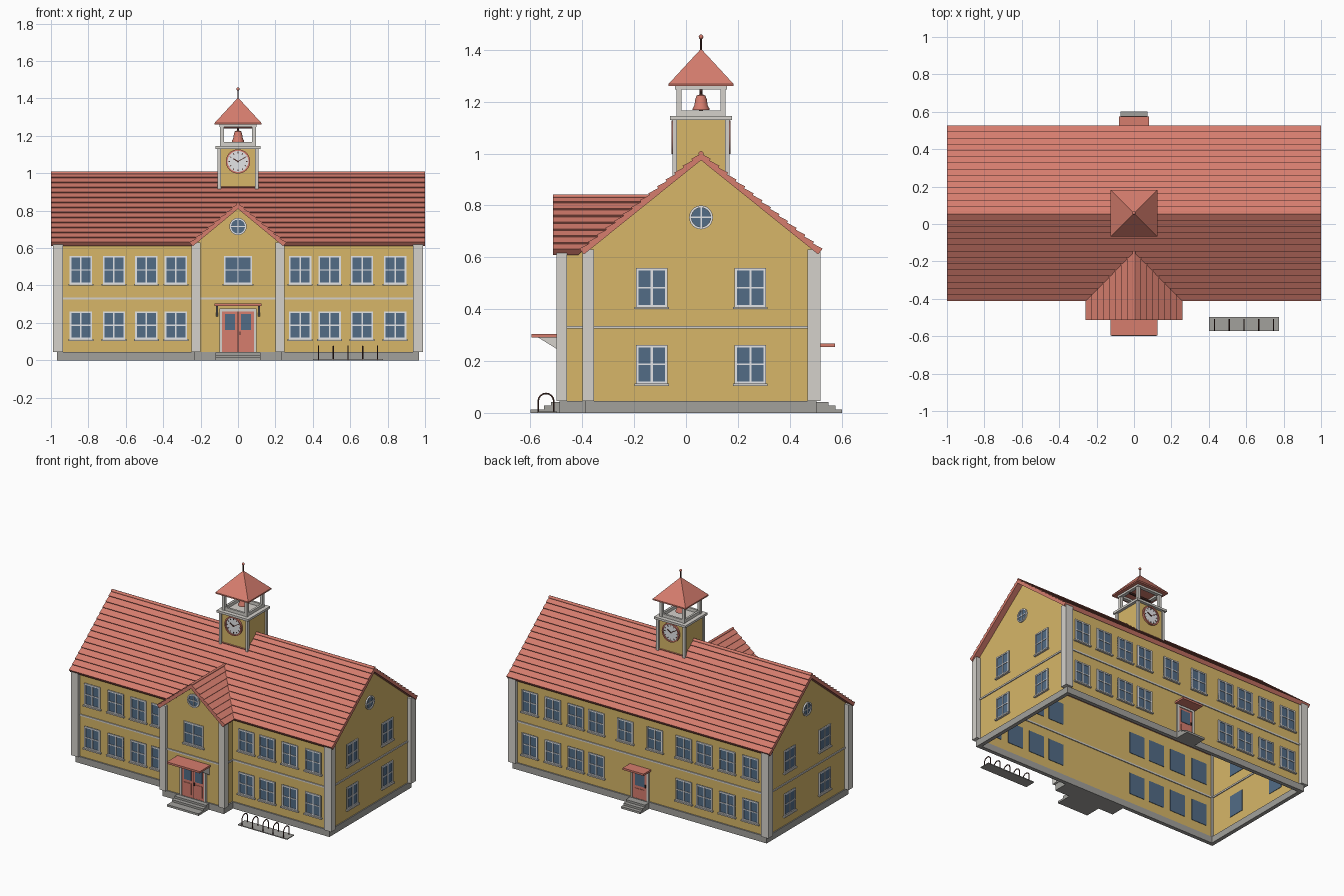
import bpy, bmesh, math
from mathutils import Matrix, Vector

if "Cube" in bpy.data.objects:
    bpy.data.objects.remove(bpy.data.objects["Cube"])

COL = {
    "yellow_wall": (0.68, 0.47, 0.14), "red_tile": (0.67, 0.205, 0.155),
    "light_trim": (0.66, 0.64, 0.60), "grey_stone": (0.36, 0.355, 0.335),
    "blue_glass": (0.085, 0.15, 0.24), "white_frame": (0.80, 0.81, 0.83),
    "dark_brown": (0.075, 0.03, 0.025),
}
MATS = {}
for n, c in COL.items():
    MATS[n] = bpy.data.materials.new(n)
    MATS[n].diffuse_color = (*c, 1)

PARTS = {}

def part(name, mat):
    if name not in PARTS:
        PARTS[name] = (bmesh.new(), mat)
    return PARTS[name][0]

def box(bm, x0, x1, y0, y1, z0, z1, M=Matrix()):
    S = Matrix.Diagonal((x1 - x0, y1 - y0, z1 - z0, 1))
    T = Matrix.Translation(((x0 + x1) / 2, (y0 + y1) / 2, (z0 + z1) / 2))
    bmesh.ops.create_cube(bm, size=1, matrix=M @ T @ S)

def prism(bm, pts, f0, f1):
    a = [bm.verts.new(f0(*p)) for p in pts]
    b = [bm.verts.new(f1(*p)) for p in pts]
    bm.faces.new(a)
    bm.faces.new(b[::-1])
    for i in range(len(pts)):
        j = (i + 1) % len(pts)
        bm.faces.new((a[i], b[i], b[j], a[j]))

def lathe(bm, pts, M, n=24, start=0.0, closed=False):
    # pts are (radius, height); open profiles get end caps
    rings = [[bm.verts.new(M @ Vector((r * math.cos(start + math.tau * k / n),
              r * math.sin(start + math.tau * k / n), h))) for k in range(n)] for r, h in pts]
    m = len(rings)
    for i in range(m if closed else m - 1):
        p, q = rings[i], rings[(i + 1) % m]
        for k in range(n):
            bm.faces.new((p[k], p[(k + 1) % n], q[(k + 1) % n], q[k]))
    if not closed:
        bm.faces.new(rings[0])
        bm.faces.new(rings[-1][::-1])

def wall_frame(x, y, z, deg):
    # local x runs along the wall, -y points outward
    return Matrix.Translation((x, y, z)) @ Matrix.Rotation(math.radians(deg), 4, 'Z')

OUT = Matrix.Rotation(math.radians(90), 4, 'X')   # turns local z outward
CY = 0.058                                        # ridge line of the main house
FRONT, BACK, SIDE, PORCH = -0.379, 0.495, 0.96, -0.48

# --- stone base ring and porch base
st = part("foundation", "grey_stone")
for s in (-1, 1):
    box(st, *sorted((s * 0.967, s * 0.94)), -0.388, 0.504, 0, 0.045)
box(st, -0.967, 0.967, -0.388, -0.361, 0, 0.045)
box(st, -0.967, 0.967, 0.477, 0.504, 0, 0.045)
box(st, -0.234, 0.234, -0.488, -0.375, 0, 0.045)

# --- walls (open underneath, thin shell)
w = part("main_walls", "yellow_wall")
T = 0.012
box(w, -SIDE, SIDE, FRONT, FRONT + T, 0.04, 0.636)
box(w, -SIDE, SIDE, BACK - T, BACK, 0.04, 0.636)
gable = [(FRONT, 0.04), (BACK, 0.04), (BACK, 0.636), (CY, 0.985), (FRONT, 0.636)]
for s in (-1, 1):
    prism(w, gable, lambda a, b: Vector((s * SIDE, a, b)), lambda a, b: Vector((s * (SIDE - T), a, b)))
pw = part("porch_walls", "yellow_wall")
prism(pw, [(-0.225, 0.04), (0.225, 0.04), (0.225, 0.632), (0, 0.822), (-0.225, 0.632)],
      lambda a, b: Vector((a, PORCH, b)), lambda a, b: Vector((a, FRONT + 0.005, b)))

# --- corner pilasters
pl = part("corner_pilasters", "light_trim")
for s in (-1, 1):
    box(pl, *sorted((s * 0.936, s * 0.99)), -0.40, -0.354, 0.045, 0.63)
    box(pl, *sorted((s * 0.936, s * 0.99)), 0.469, 0.519, 0.045, 0.63)
    box(pl, *sorted((s * 0.20, s * 0.248)), -0.50, -0.458, 0.045, 0.63)

# --- belt course between the floors
bl = part("belt_course", "light_trim")
for y in (FRONT, BACK - T):
    box(bl, -SIDE, SIDE, y - 0.006, y + T + 0.006, 0.325, 0.336)
for x in (-SIDE, SIDE - T):
    box(bl, x - 0.006, x + T + 0.006, FRONT, BACK, 0.325, 0.336)
box(bl, -0.231, 0.231, PORCH - 0.006, FRONT, 0.325, 0.336)

# --- windows
def window(x, y, z, deg, wd=0.12, h=0.15):
    M = wall_frame(x, y, z, deg)
    box(part("window_glass", "blue_glass"), -wd / 2, wd / 2, -0.003, 0.015, 0, h, M)
    f = part("window_frames", "white_frame")
    for s in (-1, 1):
        box(f, *sorted((s * wd / 2, s * (wd / 2 - 0.009))), -0.008, 0.002, 0, h, M)
    for z0, z1 in ((0, 0.009), (h - 0.009, h), (h * 0.5 - 0.003, h * 0.5 + 0.003)):
        box(f, -wd / 2, wd / 2, -0.007, 0.002, z0, z1, M)
    box(f, -0.004, 0.004, -0.0075, 0.002, 0, h, M)
    box(part("window_sills", "light_trim"), -wd / 2 - 0.007, wd / 2 + 0.007, -0.014, 0.002, -0.008, 0.001, M)

def round_window(x, y, z, deg, r=0.046):
    M = wall_frame(x, y, z, deg)
    lathe(part("round_window_glass", "blue_glass"), [(r - 0.006, -0.015), (r - 0.006, 0.003)], M @ OUT)
    f = part("round_window_frames", "white_frame")
    lathe(f, [(r, -0.002), (r, 0.009), (r - 0.009, 0.009), (r - 0.009, -0.002)], M @ OUT, closed=True)
    box(f, -r + 0.005, r - 0.005, -0.007, 0, -0.003, 0.003, M)
    box(f, -0.003, 0.003, -0.0075, 0, -r + 0.005, r - 0.005, M)

for z in (0.112, 0.408):
    for s in (-1, 1):
        for x in (0.332, 0.49, 0.663, 0.84):
            window(s * x, FRONT, z, 0)
            window(s * x, BACK, z, 180)
        for y in (-0.19, 0.19):
            window(s * SIDE, CY + y, z, s * 90)
for s in (-1, 1):
    window(s * 0.112, BACK, 0.408, 180)
    round_window(s * SIDE, CY, 0.754, s * 90)
window(0, PORCH, 0.408, 0, 0.15)
round_window(0, PORCH, 0.715, 0)

# --- tiled roofs: stepped courses down each slope
def slope_profile(run, drop, rows, top, thick=0.02, lift=0.008):
    L = math.hypot(run, drop)
    d, n = Vector((run, -drop)) / L, Vector((drop, run)) / L
    pts = [Vector((0, top))]
    for i in range(rows):
        e = Vector((0, top)) + d * (L * (i + 1) / rows)
        pts += [e + n * lift, e]
    pts += [e - n * thick, Vector((0, top - thick * L / run))]
    return [tuple(p) for p in pts]

rf = part("main_roof", "red_tile")
prof = slope_profile(0.464, 0.373, 14, 1.0)
pr = part("porch_roof", "red_tile")
pprof = slope_profile(0.255, 0.21, 8, 0.835)
valley = lambda z: CY - (1.0 - z) * 1.244 + 0.012
for s in (-1, 1):
    prism(rf, prof, lambda a, b: Vector((-1, CY + s * a, b)), lambda a, b: Vector((1, CY + s * a, b)))
    prism(pr, pprof, lambda a, b: Vector((s * a, -0.512, b)), lambda a, b: Vector((s * a, valley(b), b)))
rc = part("ridge_caps", "red_tile")
lathe(rc, [(0.01, -1), (0.01, 1)], Matrix.Translation((0, CY, 1.0)) @ Matrix.Rotation(math.pi / 2, 4, 'Y'), 10)
lathe(rc, [(0.008, 0.135), (0.008, 0.512)], Matrix.Translation((0, 0, 0.835)) @ OUT, 10)

# --- doors, canopies and steps
def door(y, deg, half, h, leaves, canopy, cz, depth, step_half, steps):
    M = wall_frame(0, y, 0, deg)
    box(part("door_leaves", "red_tile"), -half, half, -0.006, 0.002, 0.045, h, M)
    t = part("door_surrounds", "light_trim")
    for s in (-1, 1):
        box(t, *sorted((s * half, s * (half + 0.014))), -0.012, 0.002, 0.045, h + 0.014, M)
    box(t, -half, half, -0.012, 0.002, h, h + 0.014, M)
    lw = 2 * half / leaves
    for i in range(leaves):
        c = -half + lw * (i + 0.5)
        box(part("door_glass", "blue_glass"), c - lw * 0.32, c + lw * 0.32, -0.009, 0, h - 0.10, h - 0.015, M)
        box(part("door_panels", "red_tile"), c - lw * 0.32, c + lw * 0.32, -0.009, 0, 0.065, h - 0.12, M)
    box(part("door_details", "dark_brown"), 0.008 if leaves > 1 else half - 0.015,
        0.014 if leaves > 1 else half - 0.009, -0.014, 0, 0.135, 0.155, M)
    if leaves > 1:
        box(part("door_details", "dark_brown"), -0.002, 0.002, -0.0075, 0, 0.045, h, M)
    box(part("door_canopies", "red_tile"), -canopy, canopy, -depth, 0.002, cz, cz + 0.013, M)
    for i, d in enumerate(steps):
        box(part("entrance_steps", "grey_stone"), -step_half, step_half, -d, 0, 0, 0.014 * (i + 1), M)

door(PORCH, 0, 0.085, 0.262, 2, 0.125, 0.291, 0.115, 0.12, (0.12, 0.068, 0.04))
door(BACK, 180, 0.055, 0.235, 1, 0.08, 0.254, 0.08, 0.073, (0.107, 0.082, 0.055))
br = part("canopy_brackets", "light_trim")
for s in (-1, 1):
    prism(br, [(PORCH, 0.291), (-0.57, 0.291), (PORCH, 0.235)],
          lambda a, b: Vector((s * 0.108, a, b)), lambda a, b: Vector((s * 0.118, a, b)))

# --- clock tower
C = Matrix.Translation((0, CY, 0))
box(part("tower_walls", "yellow_wall"), -0.10, 0.10, -0.10, 0.10, 0.88, 1.132, C)
tt = part("tower_trim", "light_trim")
for sx in (-1, 1):
    for sy in (-1, 1):
        P = C @ Matrix.Translation((sx, sy, 0)) @ Matrix.Translation((-sx, -sy, 0))
        box(tt, *sorted((sx * 0.092, sx * 0.11)), *sorted((sy * 0.092, sy * 0.11)), 0.90, 1.132, P)
        box(tt, *sorted((sx * 0.075, sx * 0.095)), *sorted((sy * 0.075, sy * 0.095)), 1.145, 1.25, P)
box(tt, -0.12, 0.12, -0.12, 0.12, 1.13, 1.145, C)
for k in range(4):
    R = C @ Matrix.Rotation(k * math.pi / 2, 4, 'Z')
    box(tt, -0.09, 0.09, -0.092, -0.078, 1.145, 1.166, R)
    box(tt, -0.10, 0.10, -0.10, -0.076, 1.247, 1.264, R)
tr = part("tower_roof", "red_tile")
lathe(tr, [(0.125 * 2 ** 0.5, 1.26), (0.125 * 2 ** 0.5, 1.269), (0.003, 1.402)], C, 4, math.pi / 4)
lathe(part("finial_rod", "dark_brown"), [(0.004, 1.39), (0.004, 1.45)], C, 8)
lathe(part("finial_ball", "red_tile"),
      [(max(0.0005, 0.009 * math.sin(a * math.pi / 8)), 1.45 - 0.009 * math.cos(a * math.pi / 8)) for a in range(9)], C, 12)

# --- bell and its hanger
lathe(part("bell", "red_tile"), [(0.033, 1.168), (0.033, 1.173), (0.026, 1.185), (0.022, 1.21),
                                 (0.017, 1.224), (0.006, 1.228)], C)
hg = part("bell_hanger", "dark_brown")
lathe(hg, [(0.005, 1.225), (0.005, 1.25)], C, 8)
lathe(hg, [(0.007, 1.158), (0.007, 1.17)], C, 8)
box(hg, -0.085, 0.085, -0.006, 0.006, 1.238, 1.248, C)

# --- clocks on the front and back of the tower
for deg, y in ((0, CY - 0.10), (180, CY + 0.10)):
    M = wall_frame(0, y, 1.063, deg)
    lathe(part("clock_faces", "white_frame"), [(0.058, -0.002), (0.058, 0.006)], M @ OUT, 32)
    lathe(part("clock_rims", "red_tile"), [(0.065, -0.002), (0.065, 0.013), (0.056, 0.013), (0.056, -0.002)],
          M @ OUT, 32, closed=True)
    k = part("clock_marks", "dark_brown")
    for i in range(12):
        box(k, -0.002, 0.002, -0.008, 0, 0.042, 0.052, M @ Matrix.Rotation(i * math.pi / 6, 4, 'Y'))
    for hour, ln, wd in ((10, 0.03, 0.003), (2, 0.044, 0.002)):
        box(k, -wd, wd, -0.010, 0, -0.006, ln, M @ Matrix.Rotation(hour * math.pi / 6, 4, 'Y'))

# --- bicycle rack
box(part("rack_slab", "grey_stone"), 0.40, 0.775, -0.573, -0.497, 0, 0.006)
cu = bpy.data.curves.new("bicycle_rack", 'CURVE')
cu.dimensions, cu.bevel_depth, cu.bevel_resolution = '3D', 0.0035, 1
for i in range(5):
    pts = [(-0.03, 0.0)] + [(-0.03 * math.cos(a * math.pi / 8), 0.045 + 0.03 * math.sin(a * math.pi / 8))
                            for a in range(9)] + [(0.03, 0.0)]
    sp = cu.splines.new('POLY')
    sp.points.add(len(pts) - 1)
    for q, (a, b) in zip(sp.points, pts):
        q.co = (0.43 + 0.079 * i, -0.54 + a, b, 1)
cu.materials.append(MATS["dark_brown"])
rack = bpy.data.objects.new("bicycle_rack", cu)
bpy.context.collection.objects.link(rack)

# --- turn every part into an object
SMOOTH = {"bell", "finial_ball", "finial_rod", "ridge_caps", "round_window_frames", "clock_rims", "clock_faces"}
for name, (bm, mat) in PARTS.items():
    bmesh.ops.recalc_face_normals(bm, faces=bm.faces)
    me = bpy.data.meshes.new(name)
    bm.to_mesh(me)
    bm.free()
    me.materials.append(MATS[mat])
    ob = bpy.data.objects.new(name, me)
    bpy.context.collection.objects.link(ob)
    if name in SMOOTH:
        bpy.ops.object.select_all(action='DESELECT')
        ob.select_set(True)
        bpy.context.view_layer.objects.active = ob
        bpy.ops.object.shade_smooth_by_angle(angle=math.radians(40))

for m in bpy.data.materials:
    if m.users and not m.is_grease_pencil:
        m.use_nodes = True
        m.node_tree.nodes["Principled BSDF"].inputs["Base Color"].default_value = m.diffuse_color
